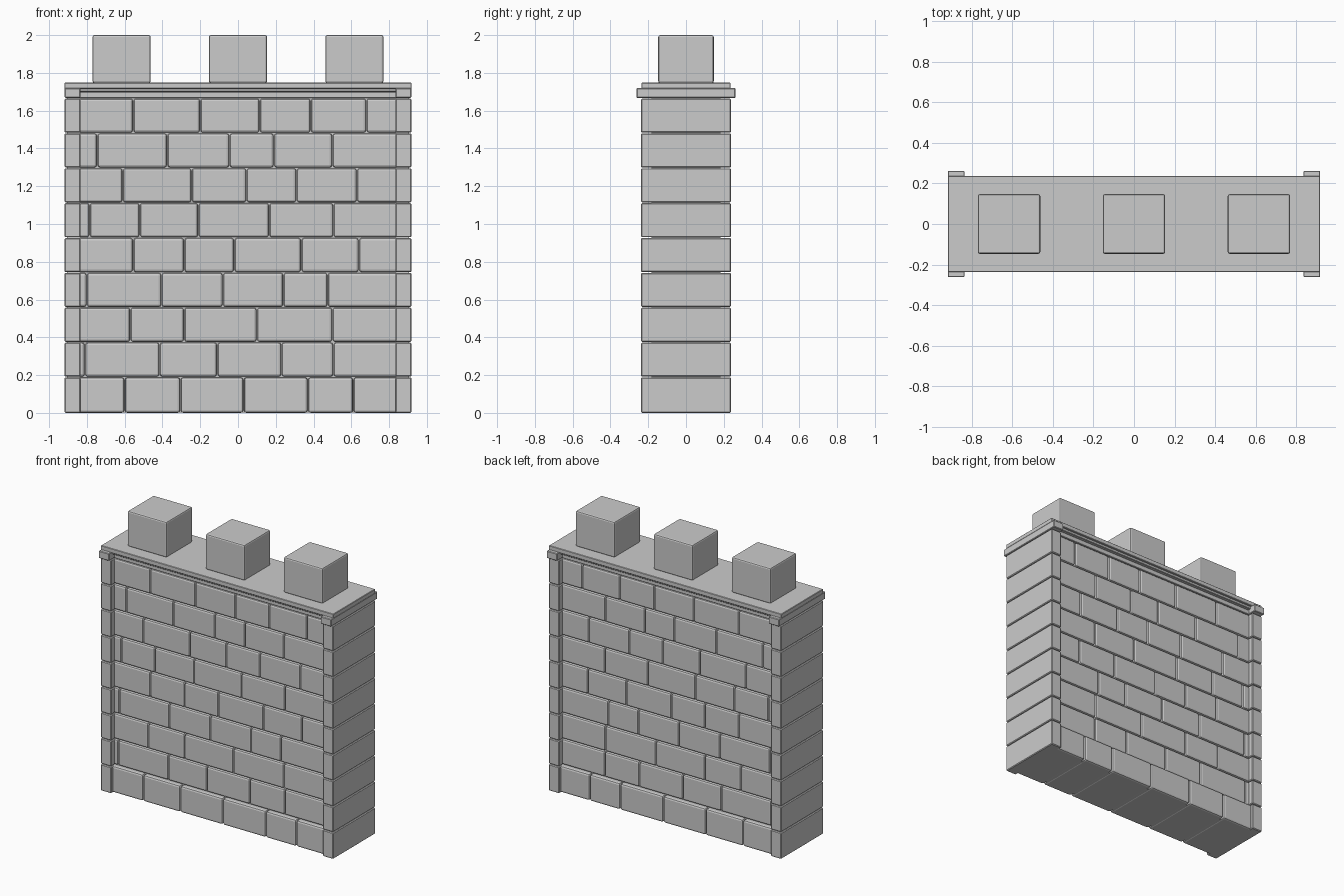
import bpy, bmesh
from mathutils import Vector

if "Cube" in bpy.data.objects:
    bpy.data.objects.remove(bpy.data.objects["Cube"])


def blocks(name, boxes, bevel=0.0, segments=1):
    """One object made of axis-aligned boxes (x0, x1, y0, y1, z0, z1)."""
    bm = bmesh.new()
    for x0, x1, y0, y1, z0, z1 in boxes:
        size = Vector((x1 - x0, y1 - y0, z1 - z0))
        mid = Vector(((x0 + x1) / 2, (y0 + y1) / 2, (z0 + z1) / 2))
        for v in bmesh.ops.create_cube(bm, size=1.0)["verts"]:
            v.co = Vector(a * b for a, b in zip(v.co, size)) + mid
    if bevel:
        bmesh.ops.bevel(bm, geom=bm.edges[:], offset=bevel, segments=segments,
                        profile=0.5, affect='EDGES', clamp_overlap=True)
    mesh = bpy.data.meshes.new(name)
    bm.to_mesh(mesh)
    bm.free()
    obj = bpy.data.objects.new(name, mesh)
    bpy.context.collection.objects.link(obj)
    return obj


HALF, INNER = 0.918, 0.835       # wall end and inner edge of the corner posts
levels = [0.0] + [0.19 + 0.1845 * i for i in range(9)]

# Vertical joints of each brick course, bottom to top
joints = [
    (-0.60, -0.305, 0.03, 0.37, 0.61),
    (-0.81, -0.415, -0.11, 0.23, 0.505),
    (-0.57, -0.285, 0.10, 0.50),
    (-0.80, -0.405, -0.08, 0.24, 0.475),
    (-0.555, -0.285, -0.02, 0.335, 0.64),
    (-0.785, -0.52, -0.21, 0.165, 0.505),
    (-0.61, -0.245, 0.045, 0.31, 0.63),
    (-0.745, -0.375, -0.045, 0.19, 0.50),
    (-0.555, -0.20, 0.115, 0.385, 0.68),
]

# Bricks run through the full thickness; the lowest course stands proud
bricks, posts = [], []
g = 0.002
for i, cuts in enumerate(joints):
    z0, z1 = levels[i], levels[i + 1]
    y = 0.218 if i == 0 else 0.2
    xs = (-INNER - 0.02, *cuts, INNER + 0.02)
    for a, b in zip(xs, xs[1:]):
        bricks.append((a + g, b - g, -y, y, z0 + (g if i else 0), z1 - g))
    for a, b in ((-HALF, -INNER), (INNER, HALF)):
        posts.append((a, b, -0.238, 0.238, z0 + (g if i else 0), z1 - g))
blocks("wall_bricks", bricks, 0.013, 2)
blocks("corner_posts", posts, 0.005)

# Mortar core behind the joints
blocks("wall_core", [(-0.905, 0.905, -0.183, 0.183, 0.002, 1.70)])

# Stepped cornice and top slab
blocks("cornice", [(-0.85, 0.85, -0.2, 0.2, 1.666, 1.70),
                   (-0.85, 0.85, -0.22, 0.22, 1.70, 1.72)], 0.003)
blocks("top_slab", [(-HALF, HALF, -0.236, 0.236, 1.716, 1.748)], 0.003)

# Projecting caps on the corner posts
blocks("post_caps", [(a, b, -0.262, 0.262, 1.668, 1.72)
                     for a, b in ((-HALF, -INNER), (INNER, HALF))], 0.004)

# Battlement blocks
blocks("battlements", [(c - 0.154, c + 0.154, -0.147, 0.147, 1.747, 2.0)
                       for c in (-0.616, 0.0, 0.616)], 0.01, 2)
